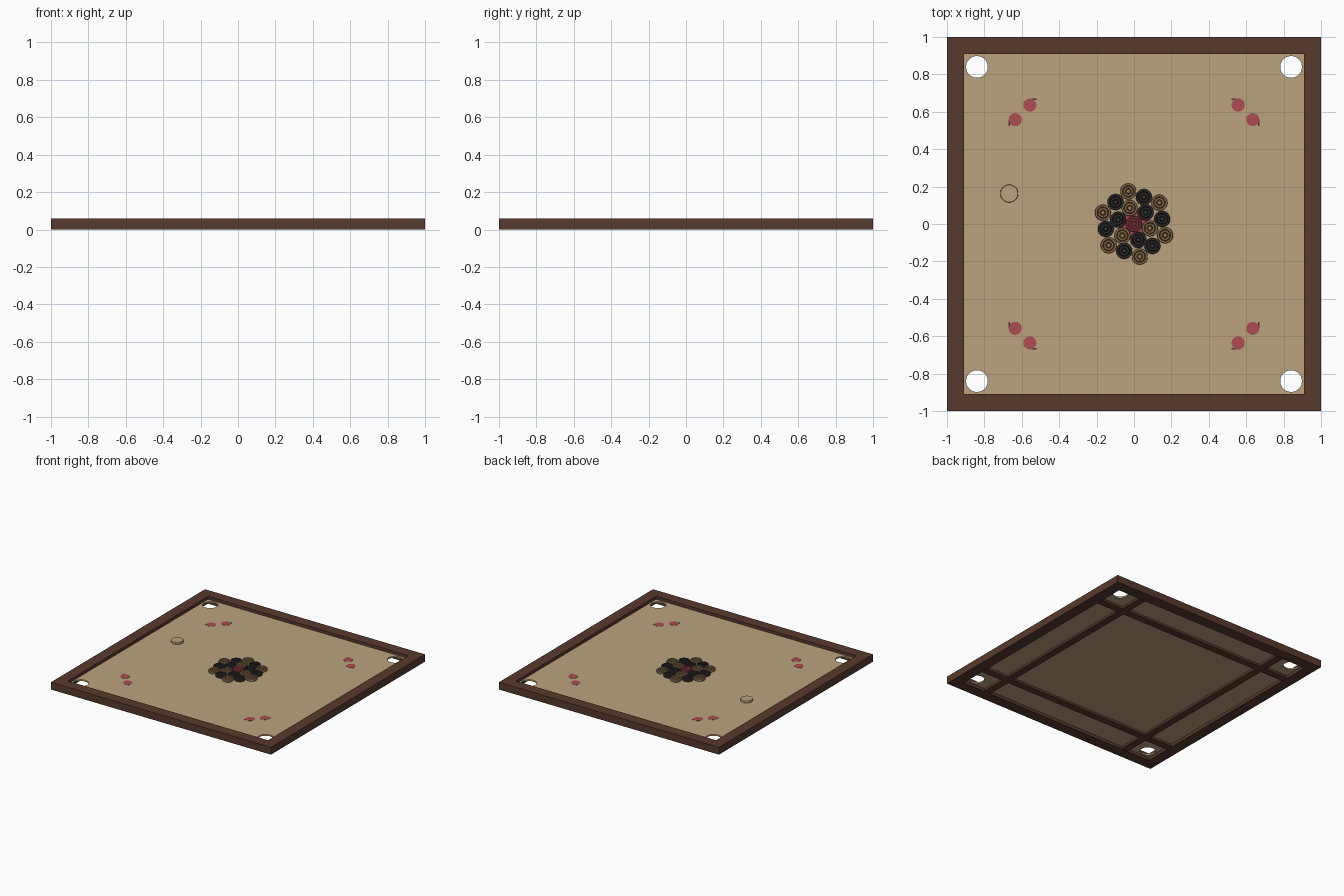
import bpy, bmesh, math
from mathutils import Matrix

if "Cube" in bpy.data.objects:
    bpy.data.objects.remove(bpy.data.objects["Cube"])


def material(name, r, g, b):
    lin = [(c / 255 / 12.92) if c < 11 else ((c / 255 + 0.055) / 1.055) ** 2.4 for c in (r, g, b)]
    m = bpy.data.materials.new(name)
    m.use_nodes = True
    m.diffuse_color = (*lin, 1)
    m.node_tree.nodes["Principled BSDF"].inputs["Base Color"].default_value = (*lin, 1)
    return m


WOOD = material("dark brown wood", 88, 58, 45)
PLY = material("tan plywood", 187, 163, 128)
PAINT = material("red paint", 172, 76, 82)
INK = material("black ink", 60, 54, 50)
BLACK = material("black piece", 56, 53, 52)
GROOVE = material("charcoal groove", 38, 36, 36)
TAN = material("light wood piece", 158, 126, 86)
BROWN = material("brown groove", 104, 76, 50)
RED = material("red piece", 140, 54, 58)

BOARD_TOP = 0.036
BOARD_BOTTOM = 0.024


def finish(name, bm, mats, loc=(0, 0, 0)):
    bmesh.ops.recalc_face_normals(bm, faces=bm.faces)
    mesh = bpy.data.meshes.new(name)
    bm.to_mesh(mesh)
    bm.free()
    for m in mats:
        mesh.materials.append(m)
    ob = bpy.data.objects.new(name, mesh)
    ob.location = loc
    bpy.context.scene.collection.objects.link(ob)
    return ob


def box(name, mat, x, y, z0, z1, w, d):
    bm = bmesh.new()
    bmesh.ops.create_cube(bm, size=1, matrix=Matrix.Diagonal((w, d, z1 - z0, 1)))
    return finish(name, bm, [mat], (x, y, (z0 + z1) / 2))


def lathe(name, profile, sides, mats, loc=(0, 0, 0), closed=False, bands=()):
    """Spin a (radius, z) profile; listed bands get the second material."""
    bm = bmesh.new()
    rings = []
    for r, z in profile:
        if r == 0:
            rings.append([bm.verts.new((0, 0, z))] * sides)
        else:
            turn = [2 * math.pi * (i + 0.5) / sides for i in range(sides)]
            rings.append([bm.verts.new((r * math.cos(a), r * math.sin(a), z)) for a in turn])
    pairs = list(zip(rings, rings[1:]))
    if closed:
        pairs.append((rings[-1], rings[0]))
    for k, (low, high) in enumerate(pairs):
        for i in range(sides):
            j = (i + 1) % sides
            corners = list(dict.fromkeys((low[i], low[j], high[j], high[i])))
            bm.faces.new(corners).material_index = int(k in bands)
    return finish(name, bm, mats, loc)


def disc(name, mat, x, y, r, z0, z1):
    return lathe(name, [(0, z0), (r, z0), (r, z1), (0, z1)], 32, [mat], (x, y, 0))


# Mitred frame: a rectangle spun with four sides
outer, inner = math.sqrt(2), 0.91 * math.sqrt(2)
lathe("frame", [(inner, 0), (outer, 0), (outer, 0.06), (inner, 0.06)], 4, [WOOD], closed=True)

# Playing board with four round corner pockets
board = box("playing_board", PLY, 0, 0, BOARD_BOTTOM, BOARD_TOP, 1.82, 1.82)
for sx in (-1, 1):
    for sy in (-1, 1):
        cutter = disc("pocket_cutter", PLY, sx * 0.84, sy * 0.84, 0.058, -0.1, 0.1)
        cutter.hide_render = True
        mod = board.modifiers.new("pocket", 'BOOLEAN')
        mod.operation = 'DIFFERENCE'
        mod.solver = 'EXACT'
        mod.object = cutter
        bpy.context.view_layer.objects.active = board
        bpy.ops.object.modifier_apply(modifier=mod.name)
        bpy.data.objects.remove(cutter)

# Crossed battens beneath the board
for s in (-1, 1):
    box("batten_lengthwise", WOOD, s * 0.675, 0, 0.006, BOARD_BOTTOM, 0.06, 1.82)
    box("batten_crosswise", WOOD, 0, s * 0.675, 0.006, BOARD_BOTTOM, 1.82, 0.06)

# Painted spots and small ink ticks near each corner
z = BOARD_TOP
for sx in (-1, 1):
    for sy in (-1, 1):
        disc("painted_spot", PAINT, sx * 0.635, sy * 0.558, 0.035, z, z + 0.0012)
        disc("painted_spot", PAINT, sx * 0.557, sy * 0.636, 0.035, z, z + 0.0012)
        box("ink_tick", INK, sx * 0.667, sy * 0.54, z, z + 0.0008, 0.01, 0.03)
        box("ink_tick", INK, sx * 0.537, sy * 0.667, z, z + 0.0008, 0.03, 0.01)
disc("painted_centre", PAINT, 0, 0, 0.085, z, z + 0.0012)


def piece(name, mats, angle, dist):
    r, h, cut = 0.043, 0.02, 0.017
    profile = [(0, 0), (r * 0.94, 0), (r, 0.003), (r, cut), (r * 0.94, h), (r * 0.76, h),
               (r * 0.68, cut), (r * 0.58, h), (r * 0.4, h), (r * 0.32, cut), (r * 0.22, h), (0, h)]
    a = math.radians(angle)
    ob = lathe(name, profile, 28, mats, (dist * math.cos(a), dist * math.sin(a), z + 0.0012),
               bands=(5, 6, 8, 9))
    for p in ob.data.polygons:
        p.use_smooth = abs(p.normal.z) < 0.1


# Central cluster of ringed pieces
light, dark = [TAN, BROWN], [BLACK, GROOVE]
piece("red_piece", [RED, PAINT], 0, 0)
for k in range(6):
    mats = light if k % 2 else dark
    piece("inner_piece", mats, 45 + 60 * k, 0.088)
    piece("outer_light_piece", light, 40 + 60 * k, 0.177)
    piece("outer_dark_piece", dark, 10 + 60 * k, 0.153)

# Striker disc with softened rims
lathe("striker", [(0, 0), (0.045, 0), (0.048, 0.003), (0.048, 0.015), (0.046, 0.018), (0, 0.018)],
      32, [PLY], (-0.667, 0.163, z))
